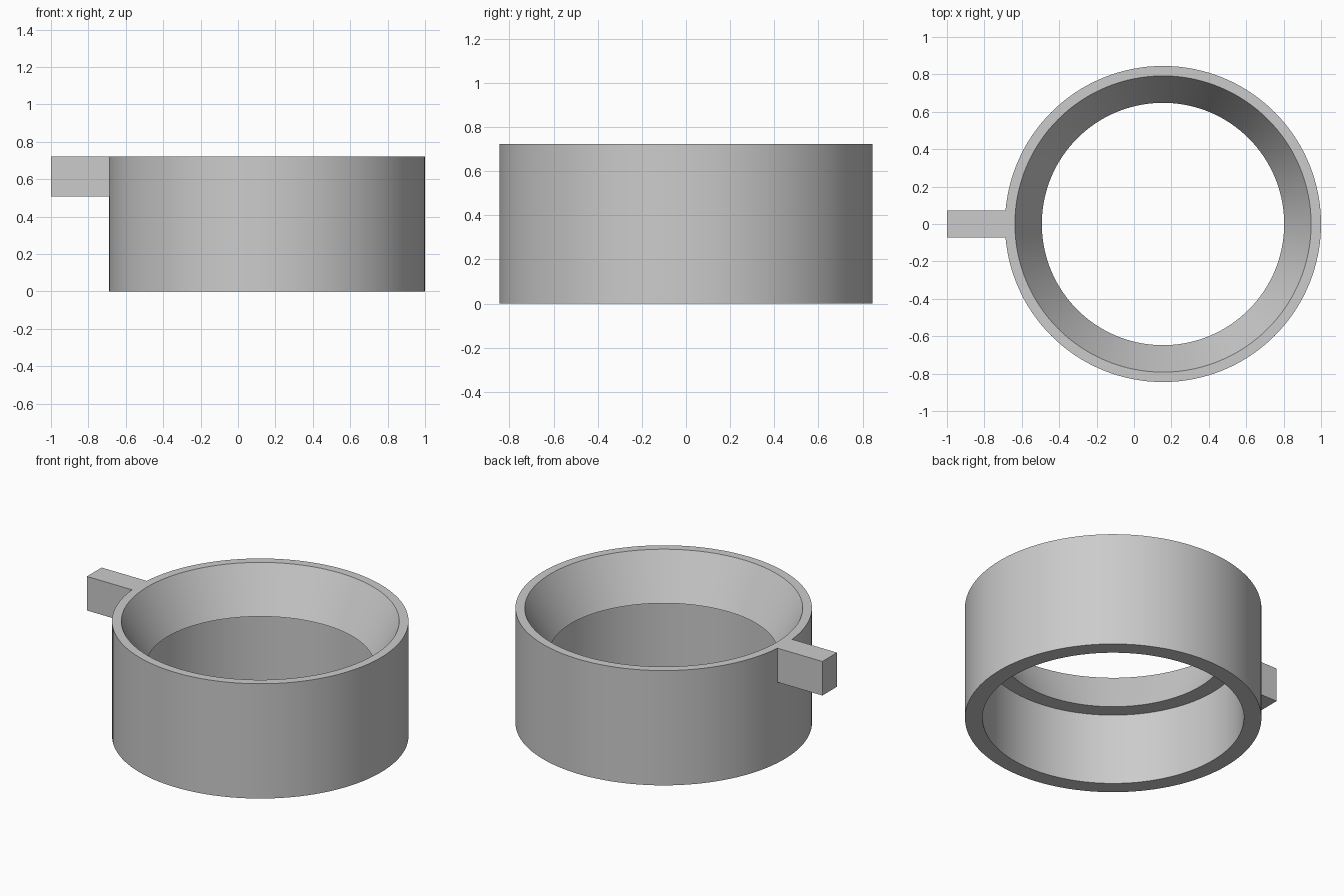
import bpy
import bmesh
import math
from mathutils import Matrix

if "Cube" in bpy.data.objects:
    bpy.data.objects.remove(bpy.data.objects["Cube"], do_unlink=True)

HEIGHT = 0.722
CENTRE_X = 0.155
SEGMENTS = 128

# Single plain grey
grey = bpy.data.materials.new("light_grey")
grey.use_nodes = True
colour = (0.6, 0.6, 0.6, 1)
grey.diffuse_color = colour
grey.node_tree.nodes["Principled BSDF"].inputs["Base Color"].default_value = colour


def finish(name, bm):
    """Turn a bmesh into a named, coloured object."""
    bmesh.ops.recalc_face_normals(bm, faces=bm.faces)
    mesh = bpy.data.meshes.new(name)
    bm.to_mesh(mesh)
    bm.free()
    mesh.materials.append(grey)
    obj = bpy.data.objects.new(name, mesh)
    bpy.context.collection.objects.link(obj)
    return obj


def lathe(name, profile, x):
    """Revolve a closed (radius, height) profile about a vertical axis."""
    bm = bmesh.new()
    rings = []
    for i in range(SEGMENTS):
        a = math.tau * i / SEGMENTS
        rings.append([bm.verts.new((x + r * math.cos(a), r * math.sin(a), z))
                      for r, z in profile])
    n = len(profile)
    for i, ring in enumerate(rings):
        nxt = rings[(i + 1) % SEGMENTS]
        for j in range(n):
            k = (j + 1) % n
            bm.faces.new((ring[j], nxt[j], nxt[k], ring[k]))
    return finish(name, bm)


def box(name, low, high):
    bm = bmesh.new()
    size = [h - l for l, h in zip(low, high)]
    mid = [(l + h) / 2 for l, h in zip(low, high)]
    bmesh.ops.create_cube(bm, size=1, matrix=Matrix.Translation(mid) @ Matrix.Diagonal((*size, 1)))
    return finish(name, bm)


# Open ring: straight outer wall, funnel above, wider socket with a ledge below
ring = lathe("funnel_ring", [
    (0.845, 0), (0.845, HEIGHT), (0.792, HEIGHT),
    (0.648, 0.449), (0.745, 0.449), (0.745, 0)], CENTRE_X)
bpy.ops.object.select_all(action="DESELECT")
ring.select_set(True)
bpy.context.view_layer.objects.active = ring
bpy.ops.object.shade_smooth_by_angle(angle=math.radians(30))

# Square tab handle, flush with the rim
box("handle", (-1, -0.073, 0.508), (-0.687, 0.073, HEIGHT))
